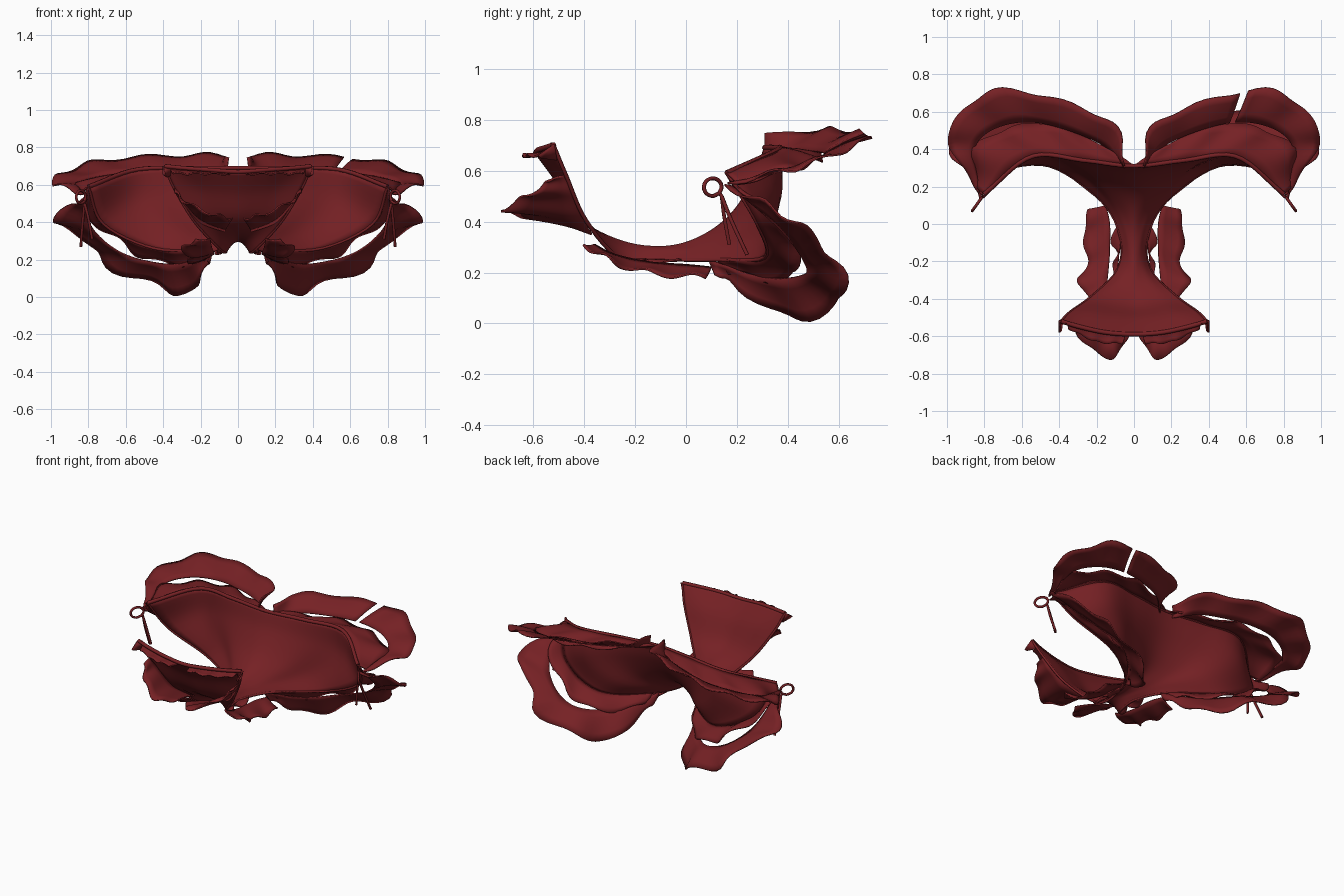
import bpy
import math
from mathutils import Vector

default_cube = bpy.data.objects.get("Cube")
if default_cube:
    bpy.data.objects.remove(default_cube)

# Single dark red cloth
cloth = bpy.data.materials.new("dark_red_cloth")
cloth.use_nodes = True
cloth.diffuse_color = (0.18, 0.015, 0.018, 1)
cloth.node_tree.nodes["Principled BSDF"].inputs["Base Color"].default_value = cloth.diffuse_color


def spline(points, t):
    """Point at t (0 to 1) on a smooth curve through the given points."""
    pts = [Vector(p) for p in points]
    last = len(pts) - 1
    i = min(int(t * last), last - 1)
    f = t * last - i
    b, c = pts[i], pts[i + 1]
    a = pts[i - 1] if i > 0 else b * 2 - c
    d = pts[i + 2] if i + 2 <= last else c * 2 - b
    return b + 0.5 * f * (c - a + f * (2 * a - 5 * b + 4 * c - d + f * (3 * (b - c) + d - a)))


def flip(point, side):
    return Vector((point[0] * side, point[1], point[2]))


def make_cloth(name, grid, thickness, skip=()):
    """Turn a grid of points into a thin sheet of cloth."""
    width = len(grid[0])
    verts = [p for row in grid for p in row]
    faces = []
    for r in range(len(grid) - 1):
        for c in range(width - 1):
            if r not in skip:
                k = r * width + c
                faces.append((k, k + 1, k + width + 1, k + width))
    mesh = bpy.data.meshes.new(name)
    mesh.from_pydata(verts, [], faces)
    mesh.materials.append(cloth)
    obj = bpy.data.objects.new(name, mesh)
    bpy.context.collection.objects.link(obj)
    solid = obj.modifiers.new("thickness", "SOLIDIFY")
    solid.thickness = thickness
    solid.offset = 0
    bpy.ops.object.select_all(action="DESELECT")
    obj.select_set(True)
    bpy.context.view_layer.objects.active = obj
    bpy.ops.object.shade_smooth_by_angle(angle=math.radians(40))


def make_cord(name, points, radius, steps=24):
    """Round cord following a smooth path."""
    curve = bpy.data.curves.new(name, "CURVE")
    curve.dimensions = "3D"
    curve.bevel_depth = radius
    curve.bevel_resolution = 1
    curve.use_fill_caps = True
    line = curve.splines.new("POLY")
    line.points.add(steps)
    for i, p in enumerate(line.points):
        p.co = (*spline(points, i / steps), 1)
    curve.materials.append(cloth)
    obj = bpy.data.objects.new(name, curve)
    bpy.context.collection.objects.link(obj)


def make_ruffle(name, inner, outer, waves, depth, side, steps=44, skip=()):
    """Wavy strip with a scalloped rim between an inner and an outer edge."""
    grid = []
    for i in range(steps + 1):
        t = i / steps
        a, b = spline(inner, t), spline(outer, t)
        along = spline(outer, min(t + 0.02, 1)) - spline(outer, max(t - 0.02, 0))
        normal = along.cross(b - a).normalized()
        wave = depth * math.sin(t * waves * math.tau)
        b += (b - a).normalized() * depth * 0.6 * math.cos(t * waves * math.tau)
        row = []
        for u in (0, 0.25, 0.5, 0.75, 1):
            puff = wave * u + 0.5 * depth * math.sin(u * math.pi)
            row.append(flip(a.lerp(b, u) + normal * puff, side))
        grid.append(row)
    make_cloth(name, grid, 0.008, skip)


# Body panel: lines running from the front waist, under, to the back waist
centre = [(0, -.59, .67), (0, -.51, .56), (0, -.42, .41), (0, -.25, .32), (0, -.08, .3),
          (0, .06, .34), (0, .18, .43), (0, .27, .57), (0, .31, .69)]
inner_line = [(.15, -.58, .68), (.12, -.5, .57), (.08, -.41, .41), (.03, -.25, .31), (.03, -.08, .29),
              (.07, .07, .31), (.18, .22, .4), (.25, .31, .55), (.27, .34, .69)]
outer_line = [(.29, -.55, .69), (.23, -.48, .58), (.16, -.4, .41), (.06, -.25, .29), (.05, -.08, .27),
              (.12, .09, .28), (.31, .29, .34), (.5, .37, .5), (.55, .36, .68)]
leg_edge = [(.39, -.52, .7), (.34, -.47, .58), (.23, -.39, .4), (.09, -.25, .25), (.07, -.08, .25),
            (.17, .12, .25), (.45, .31, .26), (.72, .28, .39), (.8, .16, .59)]
half = [centre, inner_line, outer_line, leg_edge]
across = [[flip(p, -1) for p in line] for line in half[:0:-1]] + half
body = []
for i in range(49):
    cross = [spline(line, i / 48) for line in across]
    body.append([spline(cross, j / 30) for j in range(31)])
make_cloth("body_panel", body, 0.01)

# Bindings along both waist edges
make_cord("front_waist_binding", body[0], 0.012, 40)
make_cord("back_waist_binding", body[-1], 0.012, 40)

# Ruffle edges for one side
back_waist = [line[-1] for line in half]
short_outer = [(.08, .36, .68), (.3, .49, .66), (.5, .54, .65), (.7, .5, .63), (.86, .4, .6), (.84, .2, .55)]
long_inner = [(.05, .31, .66), (.2, .44, .68), (.5, .54, .67), (.72, .52, .65), (.85, .41, .61), (.83, .2, .55)]
long_outer = [(.05, .31, .74), (.08, .5, .76), (.25, .61, .76), (.5, .69, .75), (.74, .72, .73),
              (.9, .62, .68), (1, .47, .62), (.94, .34, .59), (.83, .17, .55)]
seat_edge = leg_edge[5:]
seat_flare = [(.18, .16, .2), (.3, .34, .17), (.5, .44, .21), (.66, .42, .32), (.82, .32, .45), (.81, .18, .55)]
low_inner = [(.14, .09, .25), (.3, .3, .18), (.48, .46, .19), (.65, .46, .25), (.78, .37, .37), (.82, .2, .52)]
low_outer = [(.16, .11, .2), (.19, .23, .12), (.28, .44, .01), (.45, .58, .07), (.7, .63, .16), (.8, .54, .3),
             (.99, .43, .4), (.91, .29, .48), (.81, .16, .54)]
side_inner = [(.15, -.36, .31), (.14, -.28, .27), (.13, -.14, .24), (.13, 0, .23), (.15, .1, .22)]
side_outer = [(.22, -.4, .31), (.3, -.32, .26), (.25, -.2, .21), (.27, -.06, .19), (.24, .08, .18)]
frill_outer = [(.1, -.27, .26), (.12, -.22, .24), (.08, -.16, .25), (.13, -.1, .23), (.09, -.02, .25)]
front_inner = [(.34, -.48, .58), (.29, -.44, .5), (.2, -.4, .4), (.07, -.37, .35)]
front_outer = [(.34, -.53, .56), (.27, -.63, .5), (.12, -.72, .44), (.03, -.6, .42)]
frill_inner_front = [(.04, -.58, .66), (.2, -.56, .67), (.36, -.52, .68)]
frill_outer_front = [(.06, -.64, .66), (.2, -.63, .66), (.35, -.56, .66)]

for side, word in ((1, "left"), (-1, "right")):
    split = (18,) if side > 0 else ()
    make_ruffle(word + "_short_waist_ruffle", back_waist, short_outer, 4, 0.012, side)
    make_ruffle(word + "_long_waist_ruffle", long_inner, long_outer, 6, 0.012, side, skip=split)
    make_ruffle(word + "_seat_ruffle", seat_edge, seat_flare, 4, 0.015, side)
    make_ruffle(word + "_lower_ruffle", low_inner, low_outer, 6, 0.016, side)
    make_ruffle(word + "_side_ruffle", side_inner, side_outer, 3, 0.012, side)
    make_ruffle(word + "_crotch_frill", leg_edge[3:5], frill_outer, 2, 0.01, side, steps=16)
    make_ruffle(word + "_front_ruffle", front_inner, front_outer, 3, 0.01, side)
    make_ruffle(word + "_front_waist_frill", frill_inner_front, frill_outer_front, 3, 0.006, side)

    # Binding round the leg opening
    make_cord(word + "_leg_binding", [flip(p, side) for p in leg_edge], 0.008, 48)

    # Small pointed tab at the front waist corner
    tab = [[(.36, -.53, .71), (.36, -.51, .65)], [(.4, -.52, .7), (.38, -.51, .64)],
           [(.4, -.58, .66), (.39, -.57, .65)]]
    make_cloth(word + "_corner_tab", [[flip(p, side) for p in row] for row in tab], 0.01)

    # Tie with a loop and two hanging ends
    knot = Vector((.82, .14, .5))
    loop = [knot]
    for i in range(9):
        a = math.tau * (i / 8 + 0.375)
        loop.append(knot + Vector((0.02 - 0.025 * math.sin(a), -0.035 + 0.035 * math.sin(a), 0.035 + 0.035 * math.cos(a))))
    ends = [[knot, (.8, .15, .42), (.78, .17, .31)], [knot, (.83, .18, .4), (.84, .24, .27)]]
    tie_parts = {"_tie_loop": loop, "_tie_end_inner": ends[0], "_tie_end_outer": ends[1]}
    for label, path in tie_parts.items():
        make_cord(word + label, [flip(p, side) for p in path], 0.008)
